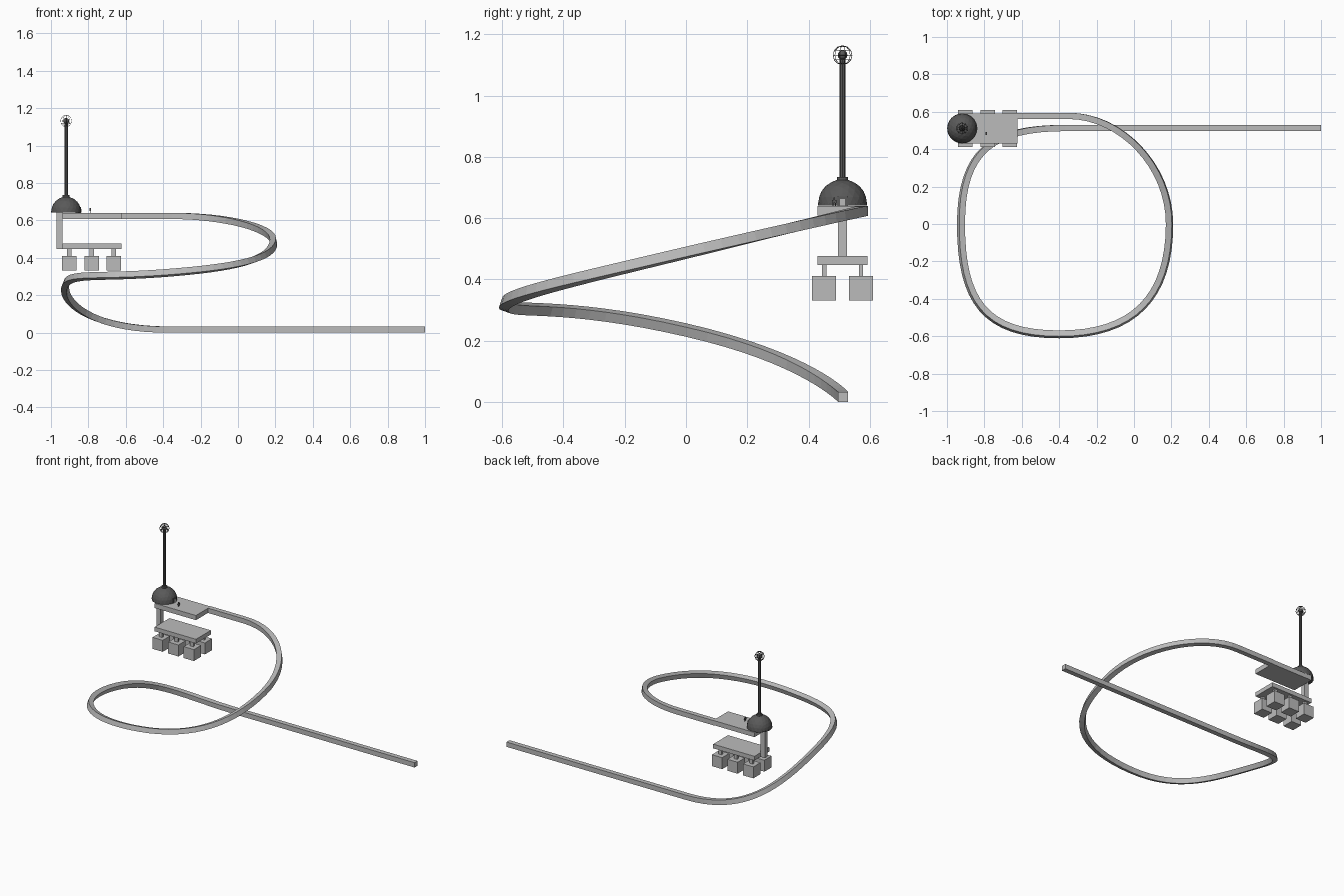
import bpy, bmesh, math
from mathutils import Vector, Matrix
from mathutils.geometry import interpolate_bezier

if "Cube" in bpy.data.objects:
    bpy.data.objects.remove(bpy.data.objects["Cube"])


def material(name, v):
    m = bpy.data.materials.new(name)
    m.diffuse_color = (v, v, v, 1)
    m.use_nodes = True
    m.node_tree.nodes["Principled BSDF"].inputs["Base Color"].default_value = m.diffuse_color
    return m


GREY = material("light grey", 0.5)
DARK = material("dark grey", 0.1)


def finish(name, bm, mat):
    bmesh.ops.recalc_face_normals(bm, faces=bm.faces)
    me = bpy.data.meshes.new(name)
    bm.to_mesh(me)
    bm.free()
    ob = bpy.data.objects.new(name, me)
    bpy.context.collection.objects.link(ob)
    me.materials.append(mat)
    return ob


def box(name, lo, hi, mat=GREY):
    lo, hi = Vector(lo), Vector(hi)
    bm = bmesh.new()
    bmesh.ops.create_cube(bm, size=1, matrix=Matrix.Translation((lo + hi) / 2)
                          @ Matrix.Diagonal((*(hi - lo), 1)))
    return finish(name, bm, mat)


def cylinder(name, x, y, z0, z1, r, mat, sides=12):
    bm = bmesh.new()
    bmesh.ops.create_cone(bm, cap_ends=True, segments=sides, radius1=r, radius2=r,
                          depth=z1 - z0, matrix=Matrix.Translation((x, y, (z0 + z1) / 2)))
    return finish(name, bm, mat)


# Spiral beam: (point, direction, handle in, handle out, bank angle in degrees)
knots = [((-.37, .513, .0165), (-1, 0, 0), 0, .38, 0),
         ((-.925, 0, .235), (0, -1, .23), .40, .41, 22),
         ((-.40, -.59, .318), (1, 0, .075), .40, .40, 19),
         ((.19, 0, .487), (0, 1, .24), .39, .31, 13),
         ((-.35, .578, .624), (-1, 0, 0), .28, 0, 0)]
path = [(Vector((1, .513, .0165)), 0)]
STEPS = 16
for (p, d, _, h, a), (q, e, k, _, b) in zip(knots, knots[1:]):
    p, d, q, e = map(Vector, (p, d, q, e))
    pts = interpolate_bezier(p, p + d * h, q - e * k, q, STEPS + 1)
    path += [(c, a + (b - a) * i / STEPS) for i, c in enumerate(pts[:-1])]
path += [(Vector(knots[-1][0]), 0), (Vector((-.63, .578, .624)), 0)]

bm = bmesh.new()
rings = []
R = .0165
for i, (c, bank) in enumerate(path):
    t = (path[min(i + 1, len(path) - 1)][0] - path[max(i - 1, 0)][0]).normalized()
    left = Vector((0, 0, 1)).cross(t).normalized()
    up = t.cross(left)
    rot = Matrix.Rotation(math.radians(-bank), 3, t)
    left, up = rot @ left, rot @ up
    rings.append([bm.verts.new(c + left * R * s + up * R * u)
                  for s, u in ((-1, -1), (1, -1), (1, 1), (-1, 1))])
for r0, r1 in zip(rings, rings[1:]):
    for j in range(4):
        bm.faces.new((r0[j], r0[j - 1], r1[j - 1], r1[j]))
bm.faces.new(rings[0])
bm.faces.new(rings[-1])
finish("spiral_beam", bm, GREY)

# Two decks joined by a post
Y = .511
box("upper_deck", (-.937, Y - .081, .608), (-.622, Y + .081, .640))
box("lower_deck", (-.937, Y - .081, .447), (-.622, Y + .081, .476))
box("deck_post", (-.970, Y - .015, .447), (-.937, Y + .015, .650))

# Six hanging pods on short stems
for x in (-.902, -.782, -.664):
    for y in (Y - .06, Y + .06):
        box("pod", (x - .039, y - .039, .332), (x + .039, y + .039, .411))
        box("pod_stem", (x - .012, y - .007, .411), (x + .012, y + .007, .447))

# Faceted half dome
DX = -.919
DZ = .647
bm = bmesh.new()
bmesh.ops.create_icosphere(bm, subdivisions=3, radius=.080,
                           matrix=Matrix.Translation((DX, Y, DZ)))
bmesh.ops.bisect_plane(bm, geom=bm.verts[:] + bm.edges[:] + bm.faces[:],
                       plane_co=(0, 0, DZ), plane_no=(0, 0, 1), clear_inner=True)
bmesh.ops.holes_fill(bm, edges=[e for e in bm.edges if e.is_boundary])
finish("dome", bm, DARK)
cylinder("dome_rim", DX, Y, .642, .649, .080, DARK, 24)

# Doorway on the deck side
box("doorway", (-.87, Y - .017, .640), (-.84, Y + .017, .671), DARK)
box("door", (-.84, Y - .008, .642), (-.837, Y + .008, .662))

# Mast with collar, core ball and open wire cage
cylinder("mast_collar", DX, Y, .718, .735, .018, DARK)
cylinder("mast", DX, Y, .73, 1.122, .0095, DARK, 8)
for name, r, seg in (("beacon_core", .016, 12), ("beacon_cage", .031, 10)):
    bm = bmesh.new()
    bmesh.ops.create_uvsphere(bm, u_segments=seg, v_segments=6, radius=r,
                              matrix=Matrix.Translation((DX, Y, 1.132)))
    ob = finish(name, bm, DARK)
    if r > .02:
        w = ob.modifiers.new("wire", 'WIREFRAME')
        w.thickness = .002

# Tiny figure standing on the deck
FX, FY = -.79, .484
for s in (-1, 1):
    box("figure_leg", (FX - .002, FY + s * .004 - .002, .640),
        (FX + .002, FY + s * .004 + .002, .650), DARK)
box("figure_body", (FX - .004, FY - .007, .650), (FX + .004, FY + .007, .660), DARK)
box("figure_head", (FX - .003, FY - .003, .660), (FX + .003, FY + .003, .667), DARK)
